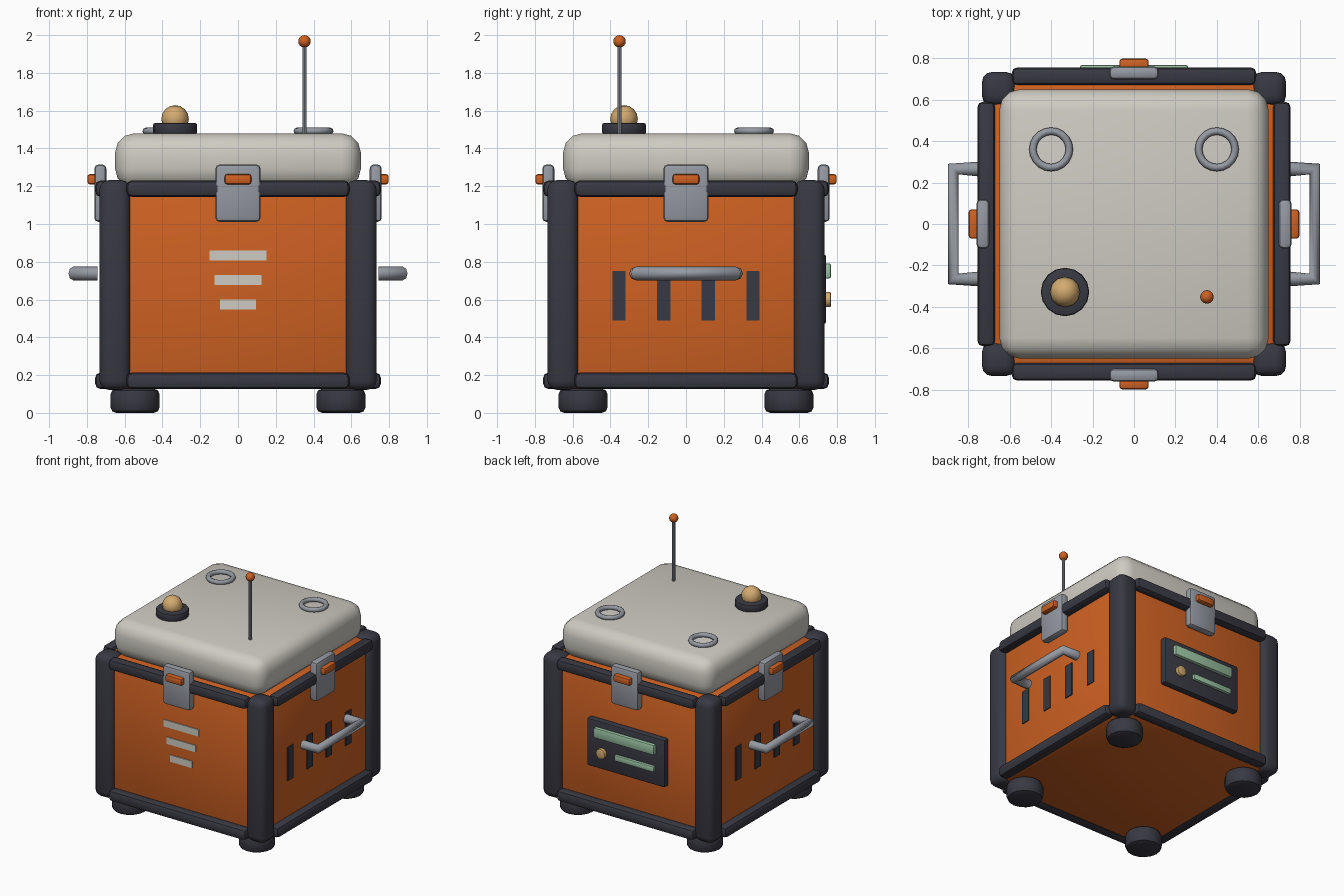
import bpy, bmesh, math
from mathutils import Matrix, Vector

if "Cube" in bpy.data.objects:
    bpy.data.objects.remove(bpy.data.objects["Cube"])


def material(name, rgb):
    m = bpy.data.materials.new(name)
    m.use_nodes = True
    m.diffuse_color = (*rgb, 1)
    bsdf = next(n for n in m.node_tree.nodes if n.type == 'BSDF_PRINCIPLED')
    bsdf.inputs["Base Color"].default_value = (*rgb, 1)
    return m


ORANGE = material("orange paint", (0.62, 0.12, 0.016))
DARK = material("dark rubber", (0.04, 0.04, 0.055))
CREAM = material("warm white", (0.62, 0.60, 0.54))
STEEL = material("grey metal", (0.30, 0.32, 0.36))
AMBER = material("amber lens", (0.65, 0.40, 0.16))
GREEN = material("green display", (0.32, 0.54, 0.36))


def finish(name, bm, mat, spin=0.0, angle=40):
    """Turn a bmesh into an object, spun about the vertical axis."""
    bmesh.ops.rotate(bm, verts=bm.verts, cent=(0, 0, 0),
                     matrix=Matrix.Rotation(spin, 3, 'Z'))
    mesh = bpy.data.meshes.new(name)
    bm.to_mesh(mesh)
    bm.free()
    mesh.materials.append(mat)
    obj = bpy.data.objects.new(name, mesh)
    bpy.context.collection.objects.link(obj)
    bpy.ops.object.select_all(action='DESELECT')
    obj.select_set(True)
    bpy.context.view_layer.objects.active = obj
    bpy.ops.object.shade_smooth_by_angle(angle=math.radians(angle))
    return obj


def box(name, centre, size, mat, bevel=0.0, segments=2, spin=0.0):
    bm = bmesh.new()
    bmesh.ops.create_cube(bm, size=1)
    bmesh.ops.scale(bm, verts=bm.verts, vec=size)
    if bevel:
        bmesh.ops.bevel(bm, geom=bm.edges[:], offset=bevel, segments=segments,
                        profile=0.5, affect='EDGES', clamp_overlap=True)
    bmesh.ops.translate(bm, verts=bm.verts, vec=centre)
    return finish(name, bm, mat, spin)


def cylinder(name, centre, radius, height, mat, bevel=0.0, sides=16, axis='Z'):
    bm = bmesh.new()
    bmesh.ops.create_cone(bm, cap_ends=True, segments=sides,
                          radius1=radius, radius2=radius, depth=height)
    if bevel:
        rims = [e for e in bm.edges if any(len(f.verts) > 4 for f in e.link_faces)]
        bmesh.ops.bevel(bm, geom=rims, offset=bevel, segments=2,
                        profile=0.5, affect='EDGES')
    if axis == 'Y':
        bmesh.ops.rotate(bm, verts=bm.verts, matrix=Matrix.Rotation(math.pi / 2, 3, 'X'))
    bmesh.ops.translate(bm, verts=bm.verts, vec=centre)
    return finish(name, bm, mat)


def ball(name, centre, radius, mat, sides=12, rings=8):
    bm = bmesh.new()
    bmesh.ops.create_uvsphere(bm, u_segments=sides, v_segments=rings, radius=radius)
    bmesh.ops.translate(bm, verts=bm.verts, vec=centre)
    return finish(name, bm, mat)


def ring(name, centre, major, minor, mat):
    bpy.ops.mesh.primitive_torus_add(location=centre, major_radius=major,
                                     minor_radius=minor, major_segments=20,
                                     minor_segments=8)
    obj = bpy.context.object
    obj.name = name
    obj.data.materials.append(mat)
    bpy.ops.object.shade_smooth()


def pipe(name, points, radius, mat):
    curve = bpy.data.curves.new(name, 'CURVE')
    curve.dimensions = '3D'
    curve.bevel_depth = radius
    curve.bevel_resolution = 2
    curve.use_fill_caps = True
    curve.materials.append(mat)
    line = curve.splines.new('POLY')
    line.points.add(len(points) - 1)
    for point, co in zip(line.points, points):
        point.co = (*co, 1)
    obj = bpy.data.objects.new(name, curve)
    bpy.context.collection.objects.link(obj)


# Case body and lid
box("case_body", (0, 0, 0.67), (1.39, 1.39, 1.08), ORANGE, 0.04)
box("lid", (0, 0, 1.335), (1.3, 1.3, 0.29), CREAM, 0.1, 3)

# Corner posts and feet
for sx in (-1, 1):
    for sy in (-1, 1):
        box("corner_post", (sx * 0.652, sy * 0.652, 0.677), (0.164, 0.164, 1.11), DARK, 0.05, 3)
        cylinder("foot", (sx * 0.545, sy * 0.545, 0.064), 0.13, 0.128, DARK, 0.03)

# Rails and latches on each of the four sides
for k in range(4):
    spin = k * math.pi / 2
    for z in (0.17, 1.187):
        box("edge_rail", (0, -0.713, z), (1.18, 0.086, 0.086), DARK, 0.027, 2, spin)
    box("latch_plate", (0, -0.729, 1.163), (0.238, 0.064, 0.304), STEEL, 0.022, 2, spin)
    box("latch_button", (0, -0.77, 1.237), (0.142, 0.055, 0.055), ORANGE, 0.014, 2, spin)

# Front stripes
for z, width in ((0.833, 0.3), (0.704, 0.25), (0.573, 0.19)):
    box("front_stripe", (0, -0.697, z), (width, 0.009, 0.053), CREAM)

# Side vents and carrying handles
for s in (-1, 1):
    for y in (-0.355, -0.118, 0.118, 0.355):
        box("side_vent", (s * 0.697, y, 0.62), (0.009, 0.07, 0.26), DARK)
    pipe("side_handle", [(s * 0.745, -0.265, 0.738), (s * 0.872, -0.265, 0.738),
                         (s * 0.872, 0.265, 0.738), (s * 0.745, 0.265, 0.738)], 0.036, STEEL)

# Rear control panel
box("control_panel", (0, 0.712, 0.655), (0.67, 0.06, 0.37), DARK, 0.015)
box("wide_display", (0, 0.75, 0.752), (0.52, 0.035, 0.08), GREEN, 0.01)
box("narrow_display", (-0.085, 0.748, 0.6), (0.34, 0.03, 0.045), GREEN, 0.008)
cylinder("panel_knob", (0.2, 0.75, 0.6), 0.04, 0.034, AMBER, 0.006, 12, 'Y')

# Warning lamp, lifting rings and antenna on the lid
cylinder("lamp_base", (-0.333, -0.328, 1.505), 0.117, 0.06, DARK, 0.012)
ball("lamp_dome", (-0.333, -0.328, 1.556), 0.073, AMBER)
for s in (-1, 1):
    ring("lid_ring", (s * 0.4, 0.36, 1.492), 0.088, 0.018, STEEL)
cylinder("antenna_rod", (0.352, -0.352, 1.71), 0.011, 0.5, STEEL, 0, 8)
ball("antenna_tip", (0.352, -0.352, 1.967), 0.033, ORANGE)
